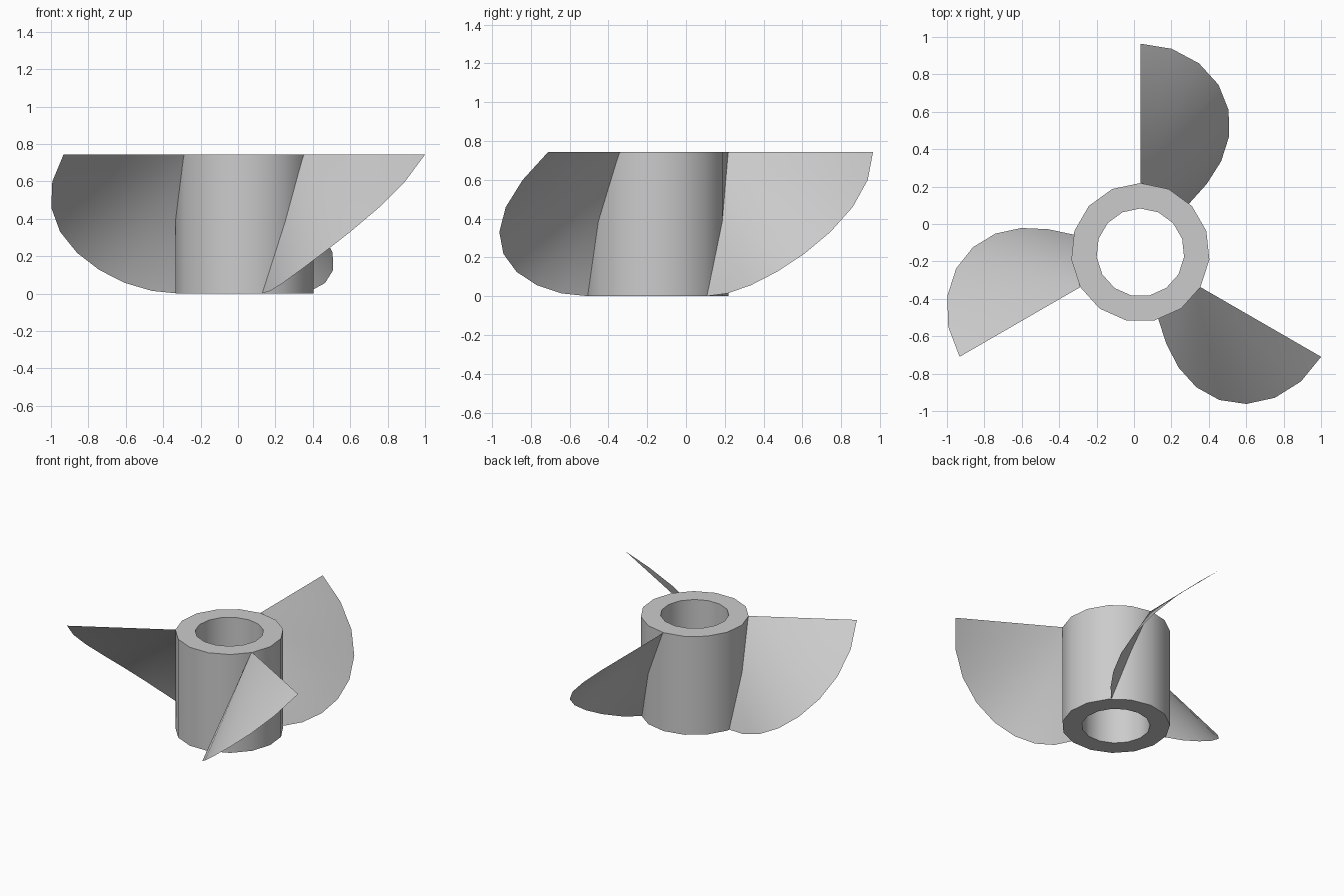
import bpy
import bmesh
from math import sin, cos, pi, radians
from mathutils import Vector

cube = bpy.data.objects.get("Cube")
if cube:
    bpy.data.objects.remove(cube, do_unlink=True)

CENTER = Vector((0.034, -0.152, 0))
HEIGHT = 0.744
HUB_R, BORE_R, SIDES = 0.371, 0.235, 15
ROOT_R, TIP_R = 0.362, 1.116
STEPS = 8

metal = bpy.data.materials.new("plain grey")
metal.use_nodes = True
grey = (0.6, 0.6, 0.6, 1)
metal.diffuse_color = grey
metal.node_tree.nodes["Principled BSDF"].inputs["Base Color"].default_value = grey


def finish(bm, name):
    """Turn a bmesh into a smooth-shaded object with sharp edges kept."""
    mesh = bpy.data.meshes.new(name)
    bm.to_mesh(mesh)
    bm.free()
    mesh.materials.append(metal)
    obj = bpy.data.objects.new(name, mesh)
    obj.location = CENTER
    bpy.context.collection.objects.link(obj)
    bpy.ops.object.select_all(action='DESELECT')
    obj.select_set(True)
    bpy.context.view_layer.objects.active = obj
    bpy.ops.object.shade_smooth_by_angle(angle=radians(40))


def polar(r, a, z):
    return Vector((r * cos(a), r * sin(a), z))


# Hub: a rectangular wall section swept round the axis
bm = bmesh.new()
section = [(HUB_R, 0), (HUB_R, HEIGHT), (BORE_R, HEIGHT), (BORE_R, 0)]
rings = [[bm.verts.new(polar(r, pi / 2 + 2 * pi * i / SIDES, z)) for r, z in section]
         for i in range(SIDES)]
for i in range(SIDES):
    a, b = rings[i], rings[(i + 1) % SIDES]
    for j in range(4):
        k = (j + 1) % 4
        bm.faces.new((a[j], b[j], b[k], a[k]))
bmesh.ops.recalc_face_normals(bm, faces=bm.faces)
finish(bm, "hub")


# Blades: thin sheets fanned from the upper root to a twisted elliptical rim
def blade(name, turn):
    bm = bmesh.new()
    root = bm.verts.new(polar(ROOT_R, turn + pi / 2, HEIGHT))
    rim = []
    for i in range(STEPS + 1):
        t = pi / 2 * i / STEPS
        rise = 1 - sin(t)
        reach = ROOT_R + (TIP_R - ROOT_R) * cos(t)
        rim.append(bm.verts.new(polar(reach, turn + pi / 4 * (1 + rise), HEIGHT * rise)))
    for outer, inner in zip(rim, rim[1:]):
        bm.faces.new((root, inner, outer))
    finish(bm, name)


for name, degrees in (("back_blade", 0), ("right_blade", 120), ("left_blade", 240)):
    blade(name, radians(degrees))
